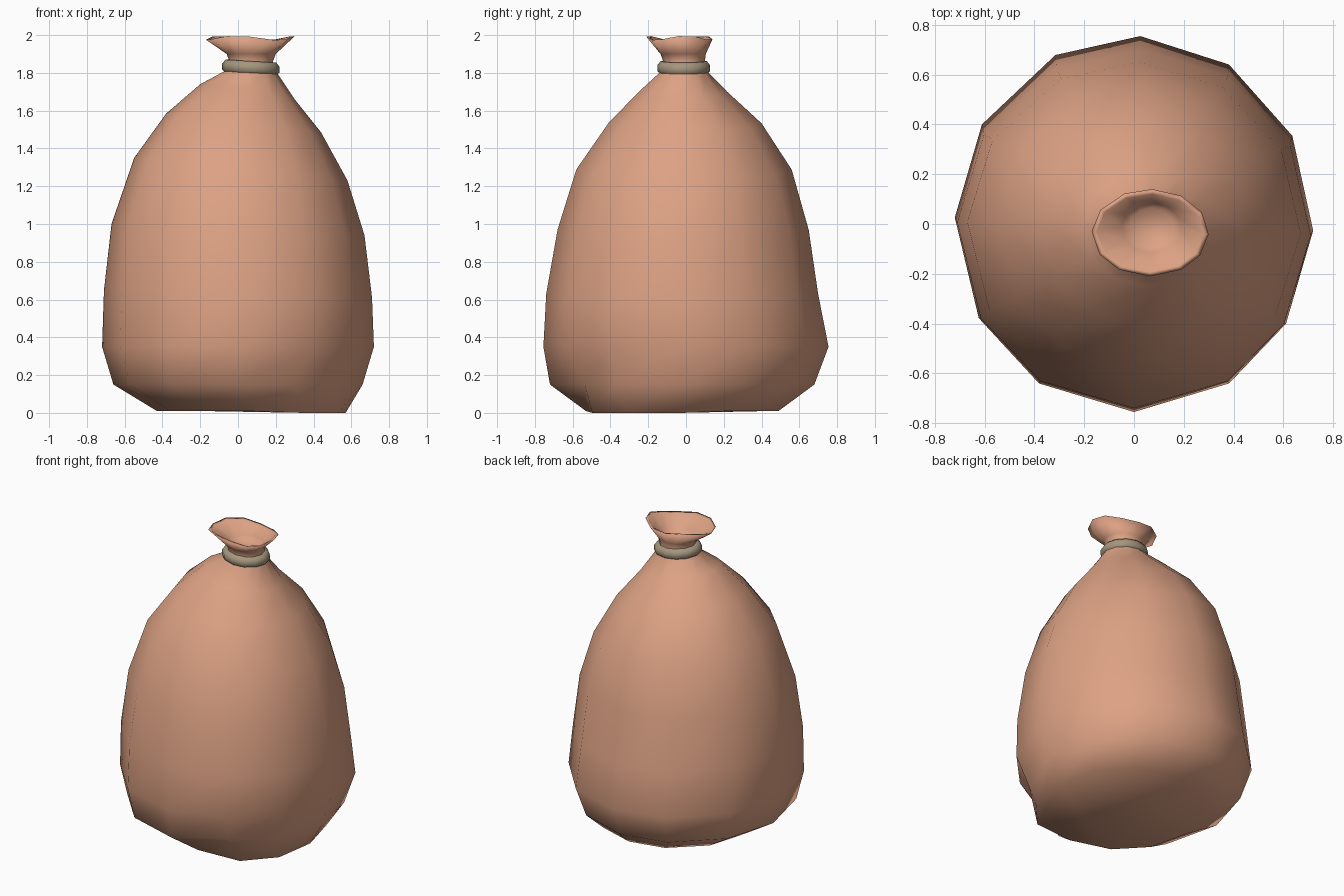
import bpy, bmesh, math

cube = bpy.data.objects.get("Cube")
if cube:
    bpy.data.objects.remove(cube)


def material(name, color):
    m = bpy.data.materials.new(name)
    m.use_nodes = True
    m.diffuse_color = (*color, 1)
    m.node_tree.nodes["Principled BSDF"].inputs["Base Color"].default_value = (*color, 1)
    return m


def loft(name, rings, mat, shape, cap=True, closed=False):
    """Skin a stack of rings; shape(row, i) gives the point of one ring corner."""
    bm = bmesh.new()
    rows = [[bm.verts.new(shape(r, i)) for i in range(SIDES)] for r in range(len(rings))]
    pairs = list(zip(rows, rows[1:]))
    if closed:
        pairs.append((rows[-1], rows[0]))
    for a, b in pairs:
        for i in range(SIDES):
            j = (i + 1) % SIDES
            bm.faces.new((a[i], a[j], b[j], b[i]))
    if cap:
        bm.faces.new(rows[0][::-1])
        bm.faces.new(rows[-1])
    bmesh.ops.recalc_face_normals(bm, faces=bm.faces)
    me = bpy.data.meshes.new(name)
    bm.to_mesh(me)
    bm.free()
    me.materials.append(mat)
    for p in me.polygons:
        p.use_smooth = True
    ob = bpy.data.objects.new(name, me)
    bpy.context.collection.objects.link(ob)
    return ob


SIDES = 12
cloth = material("tan cloth", (0.72, 0.36, 0.23))
cord = material("grey beige cord", (0.38, 0.31, 0.21))

# Sack rings: centre x, centre y, half width, half depth, height, sideways tilt
SACK = [
    (0.07, -0.02, 0.50, 0.51, 0.01, 0),
    (0.00, -0.02, 0.66, 0.70, 0.15, 0),
    (0.00, 0.00, 0.72, 0.755, 0.35, 0),
    (0.00, -0.02, 0.71, 0.72, 0.63, -0.02),
    (0.00, -0.015, 0.67, 0.665, 0.97, -0.03),
    (0.015, -0.01, 0.565, 0.57, 1.29, -0.06),
    (0.03, -0.005, 0.41, 0.405, 1.535, -0.05),
    (0.05, -0.015, 0.25, 0.235, 1.70, -0.04),
    (0.065, -0.01, 0.135, 0.12, 1.81, 0),
    (0.07, -0.01, 0.115, 0.11, 1.86, 0),
    (0.07, -0.015, 0.13, 0.12, 1.90, 0),
    (0.065, -0.035, 0.235, 0.175, 1.985, 0),
    (0.065, -0.035, 0.215, 0.155, 1.98, 0),
    (0.07, -0.015, 0.12, 0.10, 1.91, 0),
    (0.07, -0.015, 0.09, 0.08, 1.88, 0),
]
# Uneven corner angles, and the crumple near the floor at the front left
TWIST = (-2, -2, -2, -2, -4, -2, -2, 0, -2, 0, 2, -2)
DENT = {(1, 10): 0.87, (1, 11): 0.95, (0, 10): 1.1, (0, 11): 1.08}


def sack_point(r, i):
    cx, cy, rx, ry, z, tilt = SACK[r]
    a = math.radians(30 * i + TWIST[i])
    k = DENT.get((r, i), 1)
    c, s = math.cos(a) * k, math.sin(a) * k
    if r in (11, 12):                      # wavy mouth
        z += 0.012 * math.sin(3 * a + 1)
    elif r == 0:
        z = 0.0 if i in (0, 10, 11) else z
    return (cx + rx * c, cy + ry * s, z + tilt * c)


loft("sack", SACK, cloth, sack_point)

# Cord: a rounded band around the neck (radial offset, height)
BAND = [(-0.03, 1.79), (0.0, 1.79), (0.022, 1.81), (0.022, 1.84), (0.005, 1.862), (-0.03, 1.862)]


def band_point(r, i):
    off, z = BAND[r]
    a = math.radians(30 * i - 2)
    return (0.068 + (0.13 + off) * math.cos(a),
            -0.012 + (0.118 + off) * math.sin(a), z - 0.008 * math.cos(a))


loft("neck_cord", BAND, cord, band_point, cap=False, closed=True)
